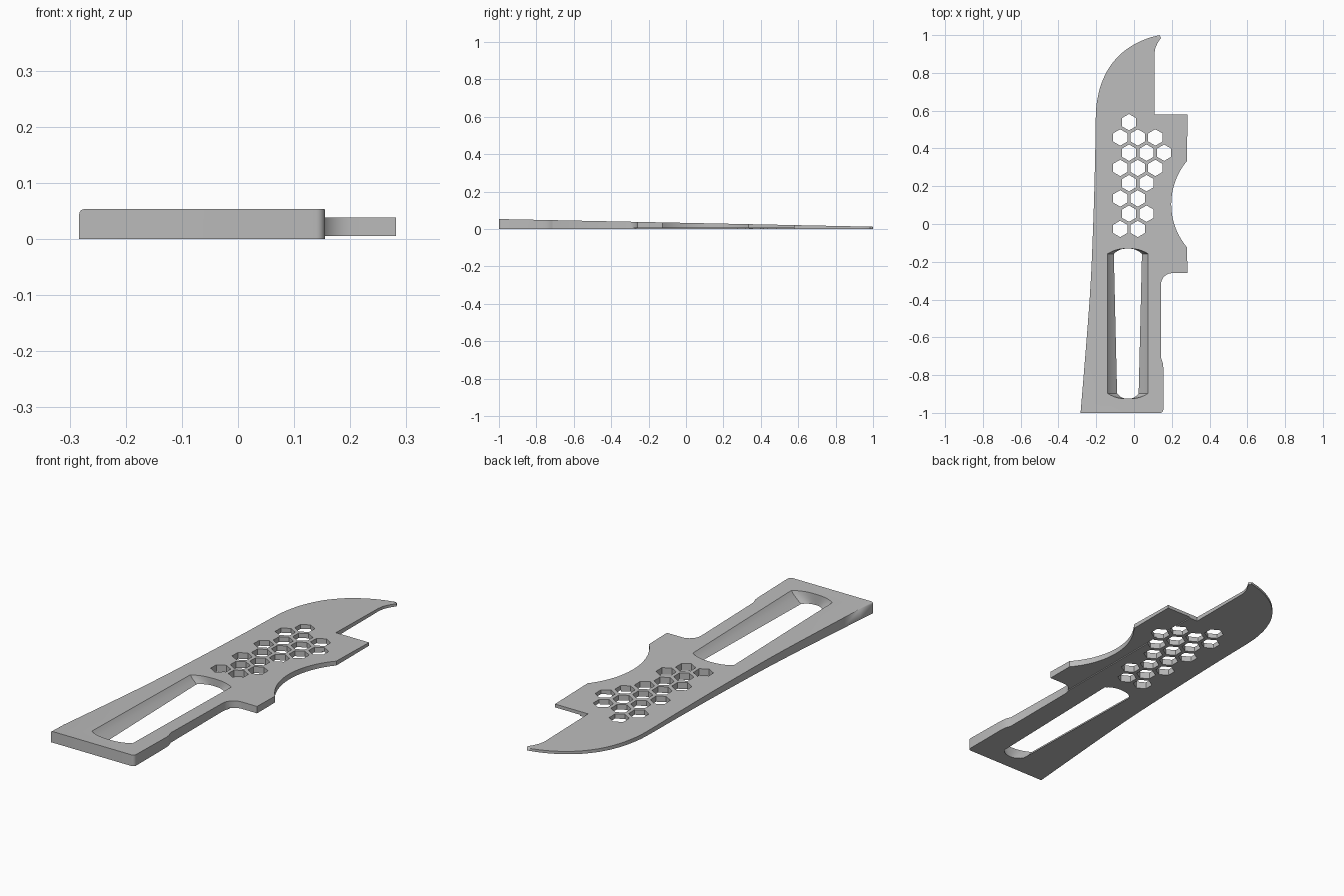
import bpy, bmesh, math

cube = bpy.data.objects.get("Cube")
if cube:
    bpy.data.objects.remove(cube, do_unlink=True)

grey = bpy.data.materials.new("plain_grey")
grey.use_nodes = True
grey.diffuse_color = (0.5, 0.5, 0.5, 1)
grey.node_tree.nodes["Principled BSDF"].inputs["Base Color"].default_value = (0.5, 0.5, 0.5, 1)


def top(y):
    """Height of the sloping upper face."""
    return 0.0325 - 0.0205 * y


def arc(cx, cy, r, a, b, n):
    return [(cx + r * math.cos(math.radians(a + (b - a) * i / n)),
             cy + r * math.sin(math.radians(a + (b - a) * i / n))) for i in range(n + 1)]


def curve(pts, n=5):
    """Smooth path through the points."""
    out = []
    ends = [pts[0]] + pts + [pts[-1]]
    for p, q, r, s in zip(ends, ends[1:], ends[2:], ends[3:]):
        for i in range(n):
            t = i / n
            out.append(tuple(0.5 * (2 * b + (c - a) * t + (2 * a - 5 * b + 4 * c - d) * t * t
                                    + (3 * b - a - 3 * c + d) * t ** 3)
                             for a, b, c, d in zip(p, q, r, s)))
    return out + [pts[-1]]


def loft(bm, rings):
    """Closed solid through equal rings listed from bottom to top."""
    loops = [[bm.verts.new(v) for v in ring] for ring in rings]
    n = len(loops[0])
    bm.faces.new(loops[0][::-1])
    bm.faces.new(loops[-1])
    for lo, hi in zip(loops, loops[1:]):
        for i in range(n):
            j = (i + 1) % n
            bm.faces.new((lo[i], lo[j], hi[j], hi[i]))
    return loops


def make(name, bm):
    bmesh.ops.recalc_face_normals(bm, faces=bm.faces)
    mesh = bpy.data.meshes.new(name)
    bm.to_mesh(mesh)
    bm.free()
    mesh.materials.append(grey)
    ob = bpy.data.objects.new(name, mesh)
    bpy.context.collection.objects.link(ob)
    return ob


# Knife outline: heel, grip, guard with finger notch, hooked tip, long edge
grip = arc(0.139, -0.984, 0.016, -90, 0, 5) + curve([(0.155, -0.76), (0.152, -0.735), (0.143, -0.71)], 3)
guard = arc(0.203, -0.32, 0.06, 180, 90, 8) + [(0.282, -0.26)]
notch = arc(0.197 + 0.354, 0.105, 0.354, 220.5, 139.5, 24)
hook = [(0.282, 0.58), (0.108, 0.58)] + curve([(0.108, 0.9), (0.113, 0.93), (0.126, 0.96), (0.143, 0.985)], 4)
edge = curve([(0.135, 1), (0.07, 0.982), (0, 0.95), (-0.07, 0.9), (-0.13, 0.83), (-0.17, 0.75),
              (-0.192, 0.67), (-0.202, 0.58), (-0.206, 0.35), (-0.216, 0), (-0.235, -0.4), (-0.283, -1)])
outline = grip + guard + notch + hook + edge

bm = bmesh.new()
loops = loft(bm, [[(x, y, 0) for x, y in outline], [(x, y, top(y)) for x, y in outline]])
# Rounded upper rim along the long edge
rim = loops[1][-len(edge):]
bmesh.ops.bevel(bm, geom=[bm.edges.get(pair) for pair in zip(rim, rim[1:])],
                offset=0.009, segments=4, profile=0.5, affect='EDGES')
knife = make("knife_body", bm)

# Long grip slot with scooped sides
bm = bmesh.new()
rings = []
for depth in (0.07, 0.055, 0.044, 0.033, 0.022, 0.011, 0, -0.02):
    inset = 0.053 * (max(depth, 0) / 0.053) ** 1.2
    half = 0.1075 - min(inset, 0.07)
    ring = []
    for end, side in ((-0.925, -1), (-0.13, 1)):
        for i in range(13):
            u = -side * (1 - i / 6)
            if side < 0:
                u = -1 + i / 6
            else:
                u = 1 - i / 6
            x = -0.0325 + half * u
            y = end - side * 0.028 * abs(u) ** 2.5
            ring.append((x, y, top(y) - depth))
    rings.append(ring)
loft(bm, rings)
slot = make("slot_cutter", bm)

# Honeycomb holes
bm = bmesh.new()
for row, count in enumerate((2, 2, 2, 2, 3, 3, 3, 1)):
    for col in range(count):
        x = -0.073 + 0.0465 * (row % 2) + 0.093 * col
        ring = arc(x, -0.026 + 0.0807 * row, 0.0435, 30, 330, 5)
        loft(bm, [[(a, b, z) for a, b in ring] for z in (-0.05, 0.1)])
honeycomb = make("honeycomb_cutter", bm)

# Shallow step under the guard
bm = bmesh.new()
base = [(0.15, -0.4), (0.4, -0.4), (0.4, 0.7), (0.15, 0.7)]
loft(bm, [[(x, y, z) for x, y in base] for z in (-0.05, 0.005)])
step = make("guard_step_cutter", bm)

bpy.context.view_layer.objects.active = knife
for cutter in (slot, honeycomb, step):
    cutter.hide_render = True
    mod = knife.modifiers.new(cutter.name, 'BOOLEAN')
    mod.operation = 'DIFFERENCE'
    mod.solver = 'EXACT'
    mod.object = cutter
    bpy.ops.object.modifier_apply(modifier=mod.name)
    bpy.data.objects.remove(cutter, do_unlink=True)

bpy.ops.object.select_all(action='DESELECT')
knife.select_set(True)
bpy.ops.object.shade_smooth_by_angle(angle=math.radians(30))
